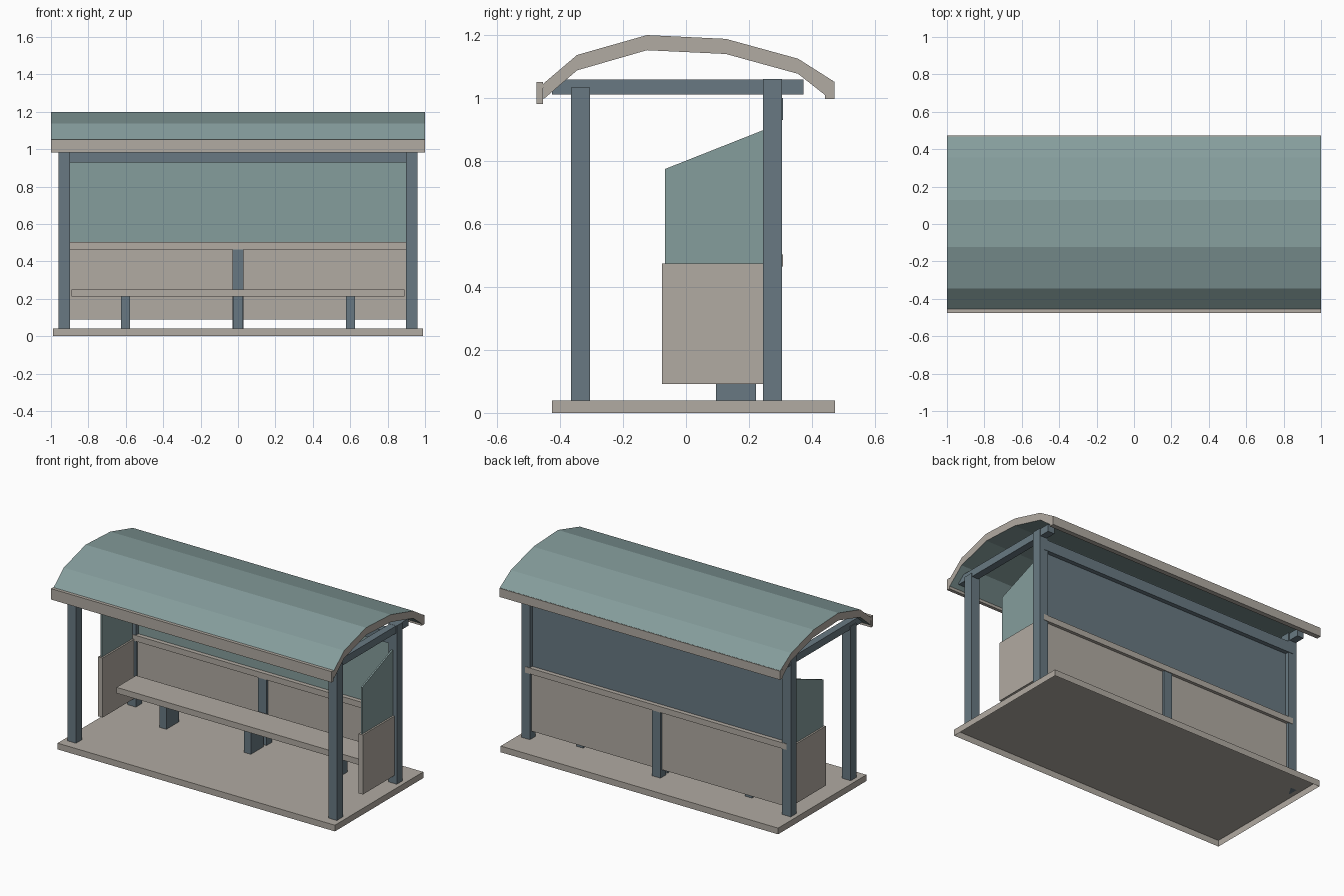
import bpy
import bmesh

cube = bpy.data.objects.get("Cube")
if cube:
    bpy.data.objects.remove(cube, do_unlink=True)


def material(name, color):
    mat = bpy.data.materials.new(name)
    mat.use_nodes = True
    rgba = (*color, 1.0)
    mat.diffuse_color = rgba
    mat.node_tree.nodes["Principled BSDF"].inputs["Base Color"].default_value = rgba
    return mat


TAN = material("warm_grey", (0.44, 0.405, 0.36))
SLATE = material("slate_blue", (0.138, 0.191, 0.223))
TEAL = material("soft_teal", (0.235, 0.337, 0.333))


def prism(name, profile, x0, x1, mat, second=None, rule=None, remove=None):
    """Extrude a y-z profile along x; rule picks second-colour faces, remove picks open ones."""
    bm = bmesh.new()
    face = bm.faces.new([bm.verts.new((x0, y, z)) for y, z in profile])
    out = bmesh.ops.extrude_face_region(bm, geom=[face])
    verts = [v for v in out["geom"] if isinstance(v, bmesh.types.BMVert)]
    bmesh.ops.translate(bm, verts=verts, vec=(x1 - x0, 0, 0))
    bmesh.ops.recalc_face_normals(bm, faces=bm.faces)
    if rule:
        for f in bm.faces:
            f.material_index = int(rule(f.normal))
    if remove:
        bmesh.ops.delete(bm, geom=[f for f in bm.faces if remove(f.normal)], context="FACES")
    mesh = bpy.data.meshes.new(name)
    bm.to_mesh(mesh)
    bm.free()
    mesh.materials.append(mat)
    if second:
        mesh.materials.append(second)
    obj = bpy.data.objects.new(name, mesh)
    bpy.context.collection.objects.link(obj)
    return obj


def box(name, x, y, z, mat, **options):
    profile = [(y[0], z[0]), (y[1], z[0]), (y[1], z[1]), (y[0], z[1])]
    return prism(name, profile, x[0], x[1], mat, **options)


# Floor slab, open underneath, with everything standing on its top
FLOOR = 0.04
box("floor_slab", (-0.988, 0.988), (-0.425, 0.474), (0, FLOOR), TAN,
    remove=lambda n: n.z < -0.5)

# Posts, roof beams and side screens on both ends
for side, s in (("left", 1), ("right", -1)):
    def span(a, b):
        return sorted((s * a, s * b))

    box(side + "_front_post", span(0.899, 0.96), (-0.365, -0.305), (FLOOR, 1.033), SLATE)
    box(side + "_rear_post", span(0.899, 0.96), (0.245, 0.305), (FLOOR, 1.06), SLATE)
    box(side + "_roof_beam", span(0.908, 0.955), (-0.425, 0.373), (1.012, 1.059), SLATE)
    box(side + "_lower_side_panel", span(0.911, 0.943), (-0.076, 0.25), (0.092, 0.475), TAN)
    prism(side + "_side_window",
          [(-0.066, 0.47), (0.25, 0.47), (0.25, 0.9), (-0.066, 0.775)],
          *span(0.922, 0.932), TEAL)
    box(side + "_bench_leg", span(0.577, 0.626), (0.095, 0.222), (FLOOR, 0.215), SLATE)

# Back wall
box("lower_back_panel", (-0.905, 0.905), (0.262, 0.288), (0.089, 0.475), TAN)
box("back_window", (-0.905, 0.905), (0.27, 0.28), (0.49, 0.95), TEAL,
    second=SLATE, rule=lambda n: n.y > 0.5)
box("middle_rail", (-0.93, 0.93), (0.242, 0.308), (0.465, 0.503), TAN)
box("top_rail", (-0.93, 0.93), (0.25, 0.308), (0.93, 1.0), SLATE)
box("centre_post", (-0.03, 0.03), (0.247, 0.303), (FLOOR, 0.468), SLATE)

# Bench
box("bench_seat", (-0.89, 0.89), (0.035, 0.235), (0.212, 0.25), TAN)
box("centre_bench_leg", (-0.025, 0.025), (0.095, 0.222), (FLOOR, 0.215), SLATE)

# Faceted arched roof with coloured sheets and plain end faces
outer = [(-0.454, 1.045), (-0.346, 1.137), (-0.124, 1.2),
         (0.127, 1.188), (0.356, 1.125), (0.468, 1.054)]
inner = [(0.445, 1.007), (0.356, 1.077), (0.127, 1.14),
         (-0.124, 1.152), (-0.346, 1.088), (-0.452, 0.997)]
prism("arched_roof", outer + inner, -0.999, 0.999, TEAL,
      second=TAN, rule=lambda n: abs(n.x) > 0.5)

# Edge boards along the eaves
box("front_eave_board", (-1, 1), (-0.475, -0.454), (0.981, 1.051), TAN)
box("rear_eave_board", (-1, 1), (0.441, 0.472), (0.997, 1.053), TAN)
